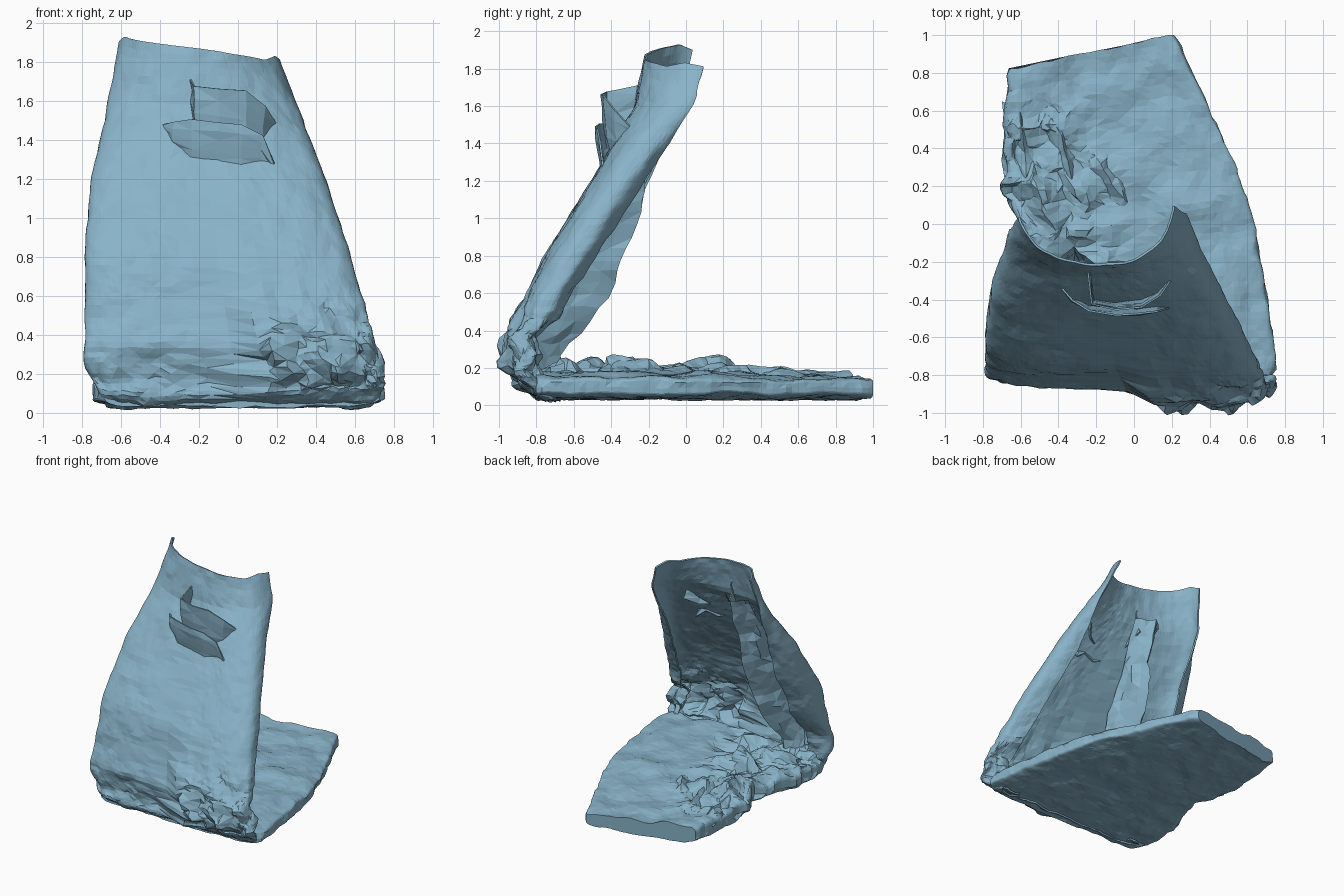
import bpy, math
from mathutils import Vector, noise

if "Cube" in bpy.data.objects:
    bpy.data.objects.remove(bpy.data.objects["Cube"])


def curve(pts, t):
    """Piecewise linear lookup in a list of (t, value)."""
    if t <= pts[0][0]:
        return pts[0][1]
    for (a, va), (b, vb) in zip(pts, pts[1:]):
        if t <= b:
            return va + (vb - va) * (t - a) / (b - a)
    return pts[-1][1]


def smooth(a, b, t):
    t = min(1, max(0, (t - a) / (b - a)))
    return t * t * (3 - 2 * t)


def crumple(p, freq, amp):
    return noise.noise_vector(p * freq) * amp + noise.noise_vector(p * freq * 2.3) * amp * 0.5


def grid(name, fn, nu, nv, closed=False, caps=False, thick=0.0):
    """Surface from fn(u, v); closed wraps in u."""
    cols = nu if closed else nu + 1
    verts = [fn(i / nu, j / nv) for j in range(nv + 1) for i in range(cols)]
    faces = []
    for j in range(nv):
        for i in range(nu):
            a, b = j * cols + i, j * cols + (i + 1) % cols
            c, d = b + cols, a + cols
            faces += [(a, b, c), (a, c, d)] if (i + j) % 2 else [(a, b, d), (b, c, d)]
    if caps:
        faces += [tuple(range(cols))[::-1], tuple(nv * cols + i for i in range(cols))]
    me = bpy.data.meshes.new(name)
    me.from_pydata([tuple(v) for v in verts], [], faces)
    ob = bpy.data.objects.new(name, me)
    bpy.context.collection.objects.link(ob)
    mat = bpy.data.materials.get("blue") or bpy.data.materials.new("blue")
    mat.diffuse_color = (0.25, 0.45, 0.58, 1)
    mat.use_nodes = True
    mat.node_tree.nodes["Principled BSDF"].inputs["Base Color"].default_value = mat.diffuse_color
    me.materials.append(mat)
    if thick:
        mod = ob.modifiers.new("thickness", "SOLIDIFY")
        mod.thickness = thick
        mod.offset = 0
    return ob


def power(v, p):
    return math.copysign(abs(v) ** p, v)


# Leaning back: sheet with sides rolled inward, open to the rear, curling under the seat
LEFT = [(0.03, -0.66), (0.08, -0.71), (0.25, -0.78), (0.8, -0.78), (1.2, -0.75), (1.5, -0.68),
        (1.93, -0.60)]
RIGHT = [(0.03, 0.68), (0.14, 0.77), (0.25, 0.73), (0.5, 0.66), (0.85, 0.56), (1.15, 0.46),
         (1.5, 0.33), (1.83, 0.20)]
FRONT = [(0.03, -0.74), (0.06, -0.82), (0.1, -0.87), (0.2, -0.94), (0.35, -0.97), (0.8, -0.75),
         (1.2, -0.50), (1.6, -0.27), (1.9, -0.21)]
DEPTH = [(0.03, 0.06), (0.3, 0.17), (0.5, 0.22), (0.8, 0.26), (1.2, 0.28), (1.6, 0.28), (1.9, 0.29)]
TOP = [(0, 1.90), (0.1, 1.93), (0.5, 1.87), (0.8, 1.81), (0.9, 1.83), (1, 1.81)]


def front_y(x, z):
    low = 1 - smooth(0.3, 0.9, z)
    return curve(FRONT, z) + 0.10 * low * smooth(0.05, 0.2, z) * (1 - smooth(-0.06, 0.03, x))


def back_point(u, v):
    z = 0.03 + (curve(TOP, u) - 0.03) * v ** 1.3
    xl, xr = curve(LEFT, z), curve(RIGHT, z)
    high = smooth(1.1, 1.85, z)
    curl = 48 * (1 - high)
    a = math.radians(180 - curl + (180 + 2 * curl) * u)
    exp = 0.7 + 0.3 * high
    x = (xl + xr) / 2 + (xr - xl) / 2 * power(math.cos(a), 0.6 + 0.35 * high)
    s = 1 + power(math.sin(a), exp)
    y = front_y(x, z) + curve(DEPTH, z) * s / (1 + math.sin(math.radians(curl)) ** exp)
    # rolled left side reaches further back halfway up
    if u < 0.5:
        y += 0.12 * max(0, s - 1) * smooth(0.4, 0.65, z) * (1 - smooth(0.9, 1.3, z))
    y += 0.08 * smooth(1.3, 1.8, z) * (u - 0.55) * s
    p = Vector((x, y, z))
    rough = 0.012 + 0.05 * (1 - smooth(0.2, 0.75, z)) * smooth(-0.05, 0.1, x) * smooth(0.05, 0.2, z)
    rough += 0.02 * (1 - smooth(0.1, 0.5, z))
    d = crumple(p, 8, rough)
    return p + Vector((d.x * 0.6, d.y, max(0.02 - z, d.z * 0.5) if v < 1 else 0))


grid("back_panel", back_point, 72, 56, thick=0.012)

# Flat crumpled seat slab
S_LEFT = [(-0.80, -0.70), (-0.7, -0.74), (-0.4, -0.74), (0.03, -0.60), (0.2, -0.68), (0.4, -0.70),
          (0.82, -0.67)]
S_RIGHT = [(-0.8, 0.70), (-0.7, 0.75), (-0.5, 0.73), (-0.15, 0.67), (0.15, 0.60),
           (0.4, 0.50), (0.6, 0.40), (1.0, 0.20)]


def seat_point(u, v):
    a = 2 * math.pi * u
    y0 = -0.80 + 1.71 * v
    xl, xr = curve(S_LEFT, y0), curve(S_RIGHT, y0 + 0.06)
    s = power(math.cos(a), 0.8) * (0.985 if v in (0, 1) else 1)
    x = (xl + xr) / 2 + (xr - xl) / 2 * s
    y = y0 + 0.09 * s * v
    h = power(math.sin(a), 0.35)
    folds = 1 - smooth(-0.3, 0.15, x + 0.25 * (y + 0.1))
    folds *= 1 - smooth(0.45, 0.8, y)
    p = Vector((x, y, 0.10 + 0.3 * (h > 0)))
    if h > 0:
        top = 0.06 + 0.045 * (1 - smooth(-0.65, 0.1, x)) + 0.02 * (1 - smooth(0.0, 0.6, y))
        top -= 0.025 * smooth(0.55, 0.95, v) * (1 - abs(s))
        z = 0.095 + h * (top + 0.10 * folds * noise.noise(p * 7) + 0.03 * noise.noise(p * 5))
    else:
        z = 0.095 + h * (0.068 - 0.025 * abs(noise.noise(p * 4)))
    d = crumple(p, 9, 0.014 + 0.03 * folds * (h > 0))
    return Vector((x + d.x, y + d.y, max(0.005, z + d.z * 0.7)))


grid("seat_slab", seat_point, 96, 54, closed=True, caps=True)

# Torn pocket flaps on the front of the back: (x, y, bottom z, top z)
FRONT_FLAP = [(-0.39, -0.33, 1.45, 1.48), (-0.33, -0.41, 1.36, 1.50), (-0.24, -0.46, 1.31, 1.50),
              (-0.10, -0.48, 1.30, 1.49), (0.02, -0.48, 1.25, 1.48), (0.12, -0.46, 1.28, 1.42),
              (0.20, -0.44, 1.21, 1.24)]
UPPER_FLAP = [(-0.24, -0.25, 1.50, 1.71), (-0.22, -0.43, 1.40, 1.68), (-0.10, -0.45, 1.38, 1.67),
              (0.04, -0.44, 1.36, 1.65), (0.13, -0.38, 1.36, 1.57), (0.20, -0.28, 1.42, 1.47)]


def flap(name, rows):
    def point(u, v):
        x, y, zb, zt = rows[round(u * (len(rows) - 1))]
        p = Vector((x, y + 0.03 * (1 - v) * (1 - v), zb + (zt - zb) * v))
        return p + crumple(p, 12, 0.012)
    grid(name, point, len(rows) - 1, 4, thick=0.01)


flap("pocket_front_flap", FRONT_FLAP)
flap("pocket_upper_flap", UPPER_FLAP)

# Hanging fold inside the back: (z, rear y)
FOLD = [(0.25, -0.68), (0.45, -0.52), (0.6, -0.41), (1.0, -0.26), (1.3, -0.20), (1.65, -0.10)]


def fold_point(u, v):
    z = 0.2 + 1.4 * v
    yf = front_y(-0.4, z) + 0.05
    out = (curve(FOLD, z) - yf) * (1 - abs(2 * u - 1))
    p = Vector((-0.42 + 0.12 * v + 0.2 * (u - 0.5), yf + out, z))
    return p + crumple(p, 7, 0.03)


grid("inner_fold", fold_point, 8, 22)


# Loose creases standing on the seat
def crease(name, start, end, height):
    a, b = Vector(start), Vector(end)

    def point(u, v):
        p = a.lerp(b, u)
        side = Vector((-(b - a).y, (b - a).x, 0)).normalized()
        p = p + side * (v - 0.5) * 0.14
        p.z = 0.14 + height * (1 - abs(2 * v - 1)) * math.sin(math.pi * (0.1 + 0.8 * u))
        return p + crumple(p, 9, 0.03)
    grid(name, point, 9, 4)


crease("seat_crease_1", (-0.45, 0.62, 0), (-0.30, 0.12, 0), 0.08)
crease("seat_crease_2", (-0.22, 0.40, 0), (-0.02, 0.05, 0), 0.08)
crease("seat_crease_3", (-0.55, -0.20, 0), (-0.15, -0.45, 0), 0.13)
crease("seat_crease_4", (-0.62, 0.65, 0), (-0.55, 0.15, 0), 0.07)
